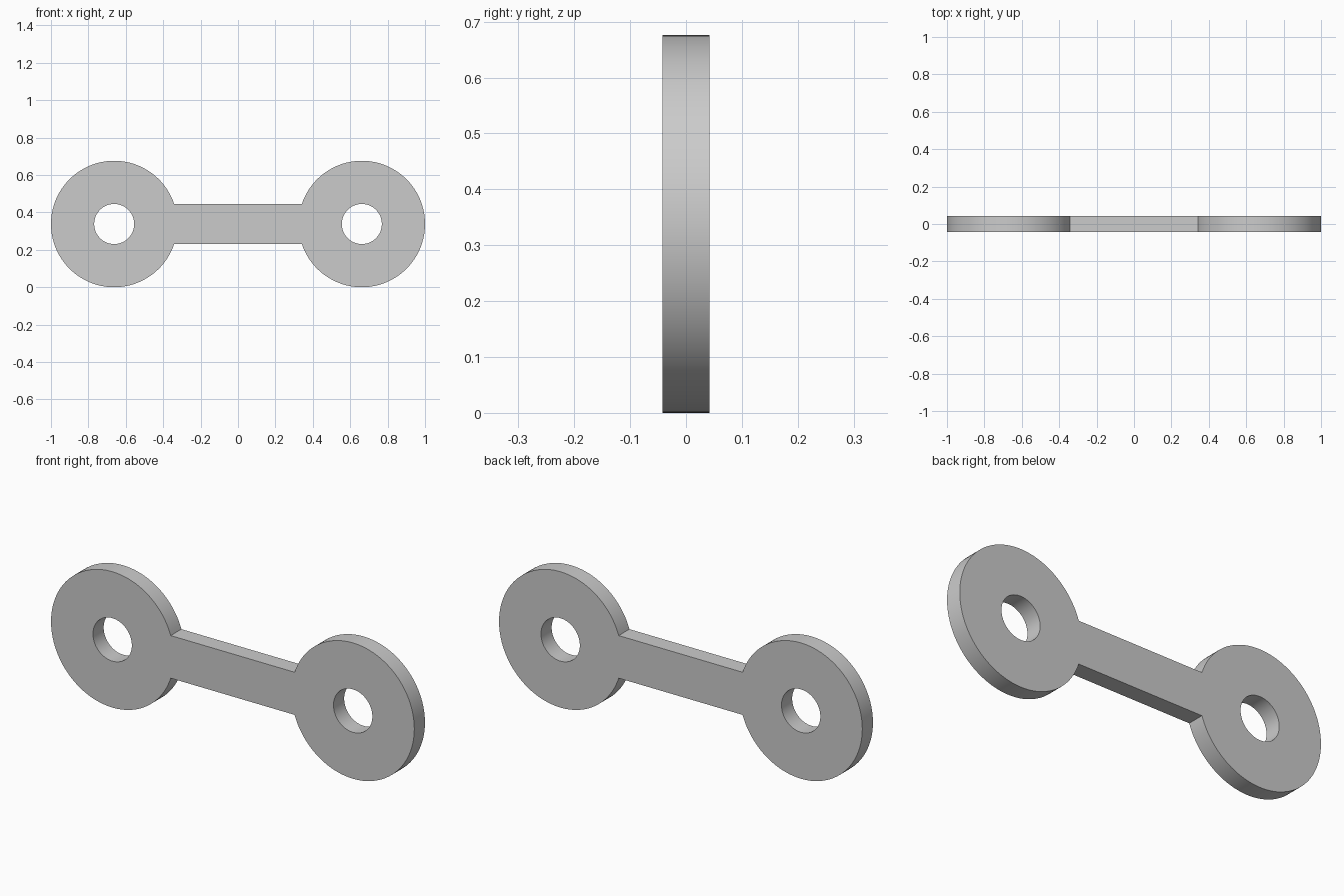
import bpy, bmesh
from math import pi, sin, cos, asin
from mathutils import Vector

cube = bpy.data.objects.get("Cube")
if cube:
    bpy.data.objects.remove(cube)

RING_R, HOLE_R, BAR_HALF, HALF_DEPTH = 0.338, 0.107, 0.106, 0.042
RING_X = 1 - RING_R
SEGMENTS = 96


def arc(cx, radius, start, end, steps):
    """Points along an arc in the front plane."""
    angles = [start + (end - start) * i / steps for i in range(steps + 1)]
    return [Vector((cx + radius * cos(a), -HALF_DEPTH, RING_R + radius * sin(a)))
            for a in angles]


def add_loop(bm, points):
    verts = [bm.verts.new(p) for p in points]
    return [bm.edges.new((v, verts[i - 1])) for i, v in enumerate(verts)]


# Outline: two round ends joined by a straight bar
neck = asin(BAR_HALF / RING_R)
outline = arc(RING_X, RING_R, neck - pi, pi - neck, SEGMENTS)
outline += arc(-RING_X, RING_R, neck, 2 * pi - neck, SEGMENTS)

bm = bmesh.new()
edges = add_loop(bm, outline)

# Round hole through each end
for side in (1, -1):
    edges += add_loop(bm, arc(side * RING_X, HOLE_R, 0, 2 * pi, SEGMENTS)[:-1])

# Fill the front face and extrude it to the back
bmesh.ops.triangle_fill(bm, edges=edges, use_beauty=True, normal=(0, -1, 0))
back = bmesh.ops.extrude_face_region(bm, geom=bm.faces[:], use_keep_orig=True)
bmesh.ops.translate(bm, vec=(0, 2 * HALF_DEPTH, 0),
                    verts=[g for g in back["geom"] if isinstance(g, bmesh.types.BMVert)])
bmesh.ops.recalc_face_normals(bm, faces=bm.faces[:])

mesh = bpy.data.meshes.new("link_plate")
bm.to_mesh(mesh)
bm.free()
link = bpy.data.objects.new("link_plate", mesh)
bpy.context.collection.objects.link(link)

# Plain grey metal
grey = bpy.data.materials.new("plain_grey")
grey.use_nodes = True
colour = (0.6, 0.6, 0.6, 1)
grey.diffuse_color = colour
grey.node_tree.nodes["Principled BSDF"].inputs["Base Color"].default_value = colour
mesh.materials.append(grey)

# Smooth curved walls with sharp rims
bpy.ops.object.select_all(action="DESELECT")
link.select_set(True)
bpy.context.view_layer.objects.active = link
bpy.ops.object.shade_smooth_by_angle(angle=pi / 6)
